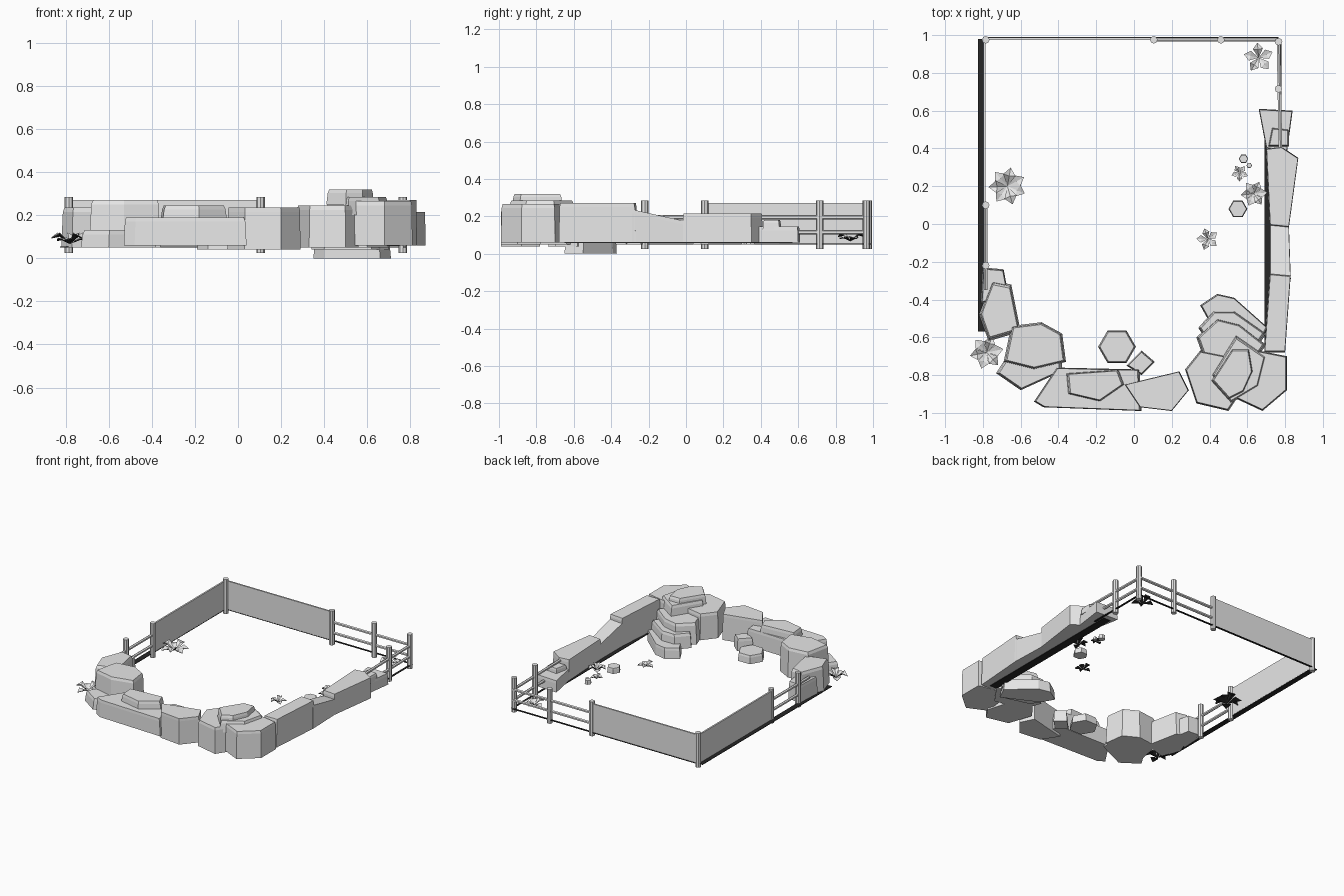
import bpy, bmesh, math
from mathutils import Vector

default_cube = bpy.data.objects.get("Cube")
if default_cube:
    bpy.data.objects.remove(default_cube, do_unlink=True)

CM = 0.01  # outlines below are written in hundredths of a unit


def make_material(name, value):
    material = bpy.data.materials.new(name)
    material.use_nodes = True
    colour = (value, value, value, 1)
    material.diffuse_color = colour
    material.node_tree.nodes["Principled BSDF"].inputs["Base Color"].default_value = colour
    return material


stone_grey = make_material("stone_grey", 0.8)
shadow_black = make_material("shadow_black", 0.02)


def finish(name, bm, materials=(stone_grey,), recalc=True):
    """Turn a bmesh into a flat shaded object."""
    if recalc:
        bmesh.ops.recalc_face_normals(bm, faces=bm.faces)
    mesh = bpy.data.meshes.new(name)
    bm.to_mesh(mesh)
    bm.free()
    for material in materials:
        mesh.materials.append(material)
    obj = bpy.data.objects.new(name, mesh)
    bpy.context.collection.objects.link(obj)
    return obj


def rock(name, outline, low, high, shrink=0.9, slope=0.0):
    """Chiselled stone: a ground outline tapering up to a bevelled, optionally sloping top."""
    points = [Vector((x, y, 0)) * CM for x, y in outline]
    centre = sum(points, Vector()) / len(points)
    bm = bmesh.new()
    rings = []
    shoulder = high - min(2, (high - low) / 4)
    for height, scale in ((low, 1), (shoulder, (1 + shrink) / 2), (high, shrink)):
        ring = []
        for p in points:
            q = centre + (p - centre) * scale
            q.z = height * CM
            if height != low:
                q.z += slope * (q.y - centre.y)
            ring.append(bm.verts.new(q))
        rings.append(ring)
    bm.faces.new(rings[0])
    bm.faces.new(rings[-1])
    count = len(points)
    for lower, upper in zip(rings, rings[1:]):
        for i in range(count):
            j = (i + 1) % count
            bm.faces.new((lower[i], lower[j], upper[j], upper[i]))
    return finish(name, bm)


def hexagon_stone(name, x, y, radius, low, high):
    corners = [math.tau * i / 6 for i in range(6)]
    rock(name, [(x + radius * math.cos(a), y + radius * math.sin(a)) for a in corners], low, high)


def box(name, start, end, material=stone_grey):
    bm = bmesh.new()
    bmesh.ops.create_cube(bm, size=1)
    start, end = Vector(start), Vector(end)
    for v in bm.verts:
        v.co = [(a + b) / 2 + c * abs(b - a) for a, b, c in zip(start, end, v.co)]
    finish(name, bm, (material,))


def rod(name, start, end, radius, sides=8):
    start, end = Vector(start), Vector(end)
    axis = end - start
    bm = bmesh.new()
    bmesh.ops.create_cone(bm, cap_ends=True, segments=sides, radius1=radius,
                          radius2=radius, depth=axis.length)
    turn = axis.to_track_quat("Z", "Y")
    for v in bm.verts:
        v.co = turn @ v.co + (start + end) / 2
    finish(name, bm)


def plant(name, x, y, radius, petals=6, turn=0.0):
    """Rosette of folded leaves that rise and then droop; undersides are dark."""
    bm = bmesh.new()
    centre = Vector((x, y, 7)) * CM
    for i in range(petals):
        angle = turn + math.tau * i / petals
        out = Vector((math.cos(angle), math.sin(angle), 0)) * radius * CM
        side = Vector((-out.y, out.x, 0)) * 0.33
        lift = Vector((0, 0, radius * CM * (0.3 + 0.25 * (i % 2))))
        for layer in range(2):
            drop = Vector((0, 0, -0.004 * layer))
            root, ridge, tip, left, right = [bm.verts.new(centre + offset + drop) for offset in (
                Vector(), out * 0.55 + lift * 0.7, out + lift * 0.5,
                out * 0.6 + side + lift, out * 0.6 - side + lift)]
            for corners in ((root, ridge, left), (ridge, tip, left),
                            (root, right, ridge), (ridge, right, tip)):
                face = bm.faces.new(corners if layer == 0 else corners[::-1])
                face.material_index = layer
    finish(name, bm, (stone_grey, shadow_black), recalc=False)


# Fence posts
BACK, LEFT, RIGHT = 0.975, -0.785, 0.765
posts = ((LEFT, BACK), (0.105, BACK), (0.46, BACK), (RIGHT, 0.965),
         (RIGHT, 0.715), (LEFT, 0.1), (LEFT, -0.22))
for i, (x, y) in enumerate(posts):
    rod(f"fence_post_{i}", (x, y, 0.025), (x, y, 0.285), 0.02)

# Solid panels and open rails
box("back_panel", (LEFT, BACK, 0.055), (0.105, BACK + 0.012, 0.27))
box("left_panel", (LEFT - 0.012, 0.1, 0.055), (LEFT, BACK, 0.27))
for level, z in (("lower", 0.115), ("upper", 0.195)):
    rod(f"back_rail_{level}", (0.1, BACK, z), (RIGHT, BACK, z), 0.011, 6)
    rod(f"right_rail_{level}", (RIGHT, BACK, z), (RIGHT + 0.01, 0.4, z), 0.011, 6)
    rod(f"left_rail_{level}", (LEFT, 0.1, z), (LEFT, -0.35, z), 0.011, 6)

# Dark footing strips
box("left_footing", (-0.825, -0.57, 0.05), (LEFT, 0.98, 0.054), shadow_black)
box("back_footing", (LEFT, BACK, 0.05), (RIGHT, 0.99, 0.054), shadow_black)
box("right_footing", (RIGHT, 0.5, 0.05), (RIGHT + 0.015, 0.98, 0.054), shadow_black)
box("inner_footing", (0.69, -0.65, 0.057), (0.75, 0.57, 0.061), shadow_black)

# Left rocks
rock("left_end_rock", [(-80, -23), (-69, -24), (-66, -40), (-81, -42)], 5, 18)
rock("left_rock", [(-75, -30), (-65, -32), (-60, -57), (-77, -62), (-82, -48)], 5, 23.5, 0.86)
rock("left_big_rock", [(-65, -54), (-49, -52), (-38, -58), (-36, -73), (-53, -77), (-69, -73)],
     5, 27, 0.9)
rock("left_low_rock", [(-73, -79), (-60, -88), (-38, -78), (-38, -70), (-66, -68)], 5, 13)

# Front rocks
rock("front_wall_rock", [(-53, -94), (-41, -76), (3, -77), (4, -99), (-48, -97)], 6, 19, 0.96)
rock("front_cap_rock", [(-36, -79), (-8, -77), (-5, -85), (-18, -94), (-35, -90)], 17, 24.5)
rock("front_slab_rock", [(-5, -85), (24, -78), (29, -88), (20, -99), (3, -97)], 4, 23.5, 0.97)
rock("front_small_rock", [(4, -67), (11, -73), (4, -80), (-4, -75)], 5, 14, 0.85)
hexagon_stone("front_hexagon_stone", -9, -65, 10, 4, 10)

# Corner mound with steps
rock("step_low", [(35, -43), (44, -37), (53, -39), (71, -55), (66, -65), (40, -52)], 0, 8, 0.94)
rock("step_middle", [(34, -55), (42, -46), (53, -46), (70, -58), (62, -70), (40, -64)], 4, 15)
rock("step_high", [(33, -60), (44, -50), (56, -53), (70, -64), (60, -78), (38, -74)], 5, 21)
rock("mound_left_rock", [(27, -77), (35, -67), (50, -70), (56, -90), (50, -99), (33, -95)],
     5, 24.5, 0.94)
rock("mound_corner_rock", [(66, -67), (81, -70), (81, -88), (68, -99), (53, -92), (57, -70)],
     6, 26.5, 0.95)
rock("mound_cap", [(54, -59), (70, -70), (66, -86), (51, -95), (41, -80)], 20, 28.5)
rock("mound_top", [(52, -66), (61, -66), (63, -78), (58, -89), (50, -93), (41, -83)], 25, 32)

# Right wall rocks
rock("right_wall_rock", [(69, -68), (80, -68), (83, -27), (72, -26)], 6, 27, 0.96)
rock("right_sloped_rock", [(72, -29), (83, -29), (82, 0), (72, 0)], 6, 20.5, 0.97, -0.22)
rock("right_broad_rock", [(72, -1), (82, -2), (87, 35), (78, 41), (70, 40)], 6, 21.5, 0.97)
rock("right_end_rock", [(70, 40), (81, 38), (84, 60), (66, 61)], 6, 14.5, 0.95)
rock("right_end_cap", [(71, 41), (82, 41), (82, 50), (73, 51)], 13, 18, 0.85)

# Loose pebbles and plants
hexagon_stone("pebble_large", 55, 8, 5, 5, 9)
hexagon_stone("pebble_small", 58, 34.5, 2.5, 5, 8)
hexagon_stone("pebble_tiny", 61, 31, 1.5, 5, 7)
plant("back_plant", 66, 88, 8, 5, 0.4)
plant("left_plant", -67, 20, 10, 7, 0.5)
plant("front_plant", -78, -68, 9, 6, 0.2)
plant("middle_plant", 39, -8, 6, 5, 0.6)
plant("right_plant", 63.5, 16, 7, 6, 0.1)
plant("sprout", 56, 27, 4.5, 5, 0.9)
